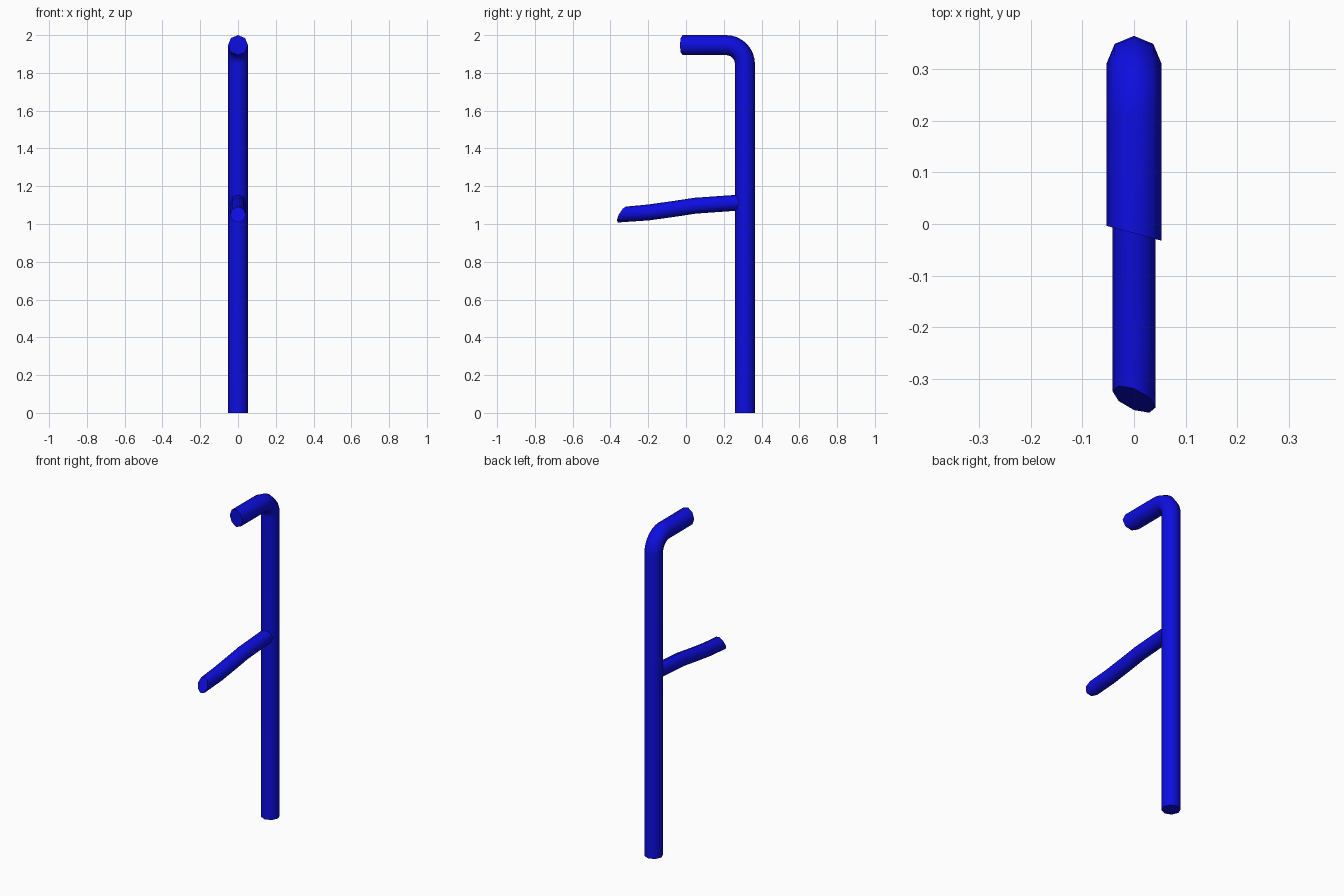
import bpy, bmesh, math
from mathutils import Vector

SIDES = 8

cube = bpy.data.objects.get("Cube")
if cube:
    bpy.data.objects.remove(cube, do_unlink=True)

# Single blue paint
blue = bpy.data.materials.new("blue")
blue.use_nodes = True
colour = (0.004, 0.004, 0.75, 1)
blue.diffuse_color = colour
blue.node_tree.nodes["Principled BSDF"].inputs["Base Color"].default_value = colour


def tube(name, path, radius, slant_x=0, slant_z=0):
    """Sweep an octagon along (y, z) points; the last end is cut at a slant."""
    pts = [Vector((0, y, z)) for y, z in path]
    side = Vector((1, 0, 0))
    bm = bmesh.new()
    rings = []
    for i, p in enumerate(pts):
        last = i == len(pts) - 1
        tangent = (pts[min(i + 1, len(pts) - 1)] - pts[max(i - 1, 0)]).normalized()
        up = Vector((0, 0, 1)) if last else side.cross(tangent)
        if last and tangent.y < 0:
            up = -up
        ring = []
        for k in range(SIDES):
            a = math.tau * k / SIDES
            off = (side * math.cos(a) + up * math.sin(a)) * radius
            if last:
                off.y += slant_x * off.x + slant_z * off.z
            ring.append(bm.verts.new(p + off))
        rings.append(ring)
    for r, s in zip(rings, rings[1:]):
        for k in range(SIDES):
            n = (k + 1) % SIDES
            bm.faces.new((r[k], r[n], s[n], s[k]))
    bm.faces.new(rings[0])
    bm.faces.new(rings[-1])
    bmesh.ops.recalc_face_normals(bm, faces=bm.faces)
    mesh = bpy.data.meshes.new(name)
    bm.to_mesh(mesh)
    bm.free()
    mesh.materials.append(blue)
    obj = bpy.data.objects.new(name, mesh)
    bpy.context.collection.objects.link(obj)
    bpy.ops.object.select_all(action='DESELECT')
    obj.select_set(True)
    bpy.context.view_layer.objects.active = obj
    bpy.ops.object.shade_smooth_by_angle(angle=math.radians(50))
    return obj


# Upright pole with a rounded bend into the top arm
bend = 0.1
steps = 8
arc = [(0.212 + bend * math.cos(t), 1.847 + bend * math.sin(t))
       for t in (math.pi / 2 * i / steps for i in range(steps + 1))]
tube("bent_pole", [(0.312, 0)] + arc + [(-0.018, 1.947)], 0.053, slant_x=-0.27)

# Gently wavy side branch with a slanted tip
tube("side_branch",
     [(0.312, 1.115), (0.25, 1.111), (0.05, 1.097), (-0.07, 1.079),
      (-0.2, 1.061), (-0.34, 1.05)],
     0.042, slant_x=-0.38, slant_z=0.5)
